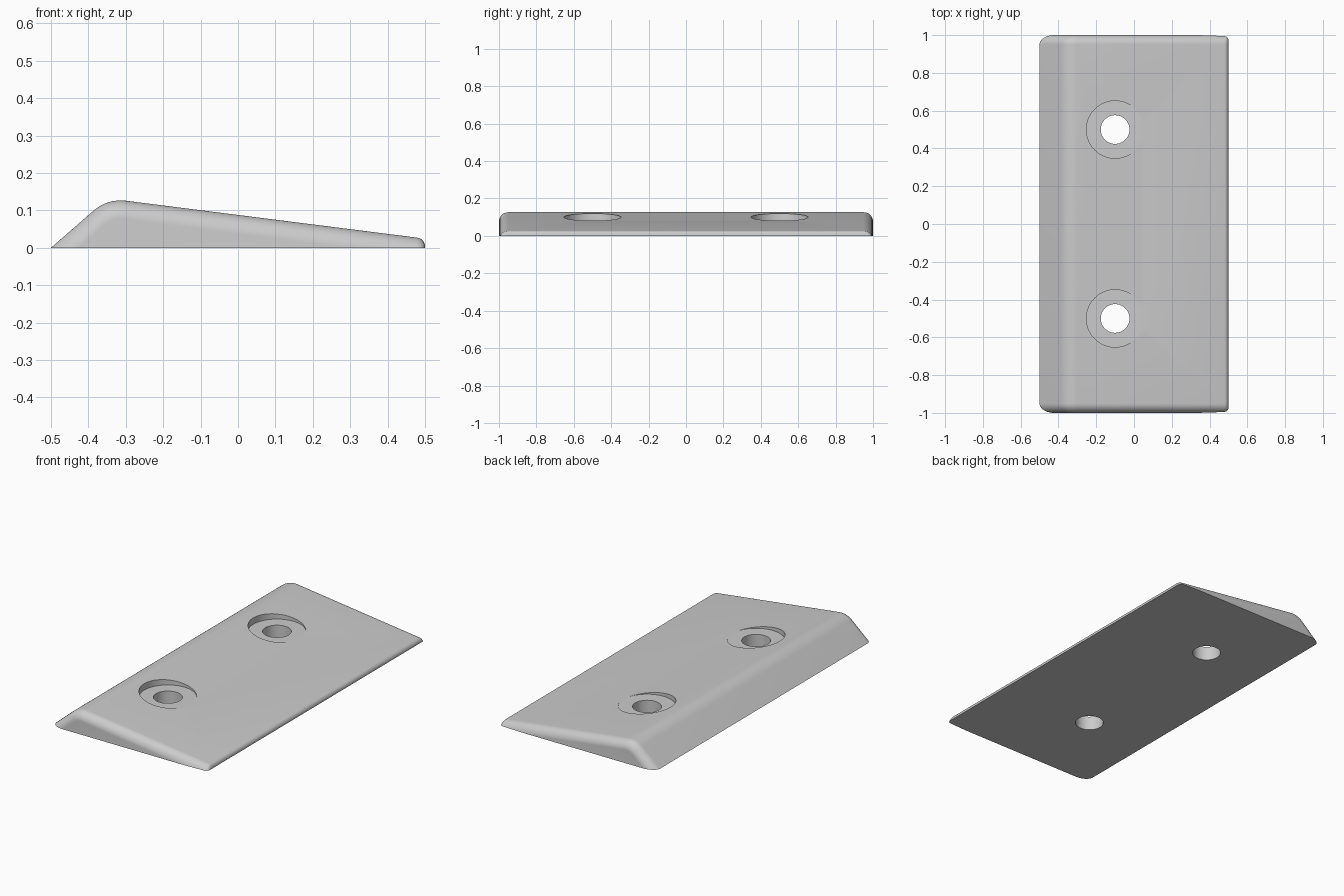
import bpy, bmesh, math
from mathutils import Vector

cube = bpy.data.objects.get("Cube")
if cube:
    bpy.data.objects.remove(cube, do_unlink=True)

STEEP, SLOPE, TOP = 0.87, 0.1266, 0.0877   # ramp lines of the wedge profile
EDGE, NOSE, RIDGE = 0.05, 0.022, 0.11      # fillet radii
BELOW = -0.15                              # profile is extended, then cut at z = 0

grey = bpy.data.materials.new("plain grey")
grey.use_nodes = True
colour = (0.6, 0.6, 0.6, 1)
grey.diffuse_color = colour
grey.node_tree.nodes["Principled BSDF"].inputs["Base Color"].default_value = colour


def fillet(before, corner, after, radius, steps):
    """Points of a tangent arc that replaces a convex corner."""
    a, b = (before - corner).normalized(), (after - corner).normalized()
    half = a.angle(b) / 2
    centre = corner + (a + b).normalized() * radius / math.sin(half)
    reach = radius / math.tan(half)
    start = (corner + a * reach - centre).normalized()
    end = (corner + b * reach - centre).normalized()
    return [centre + start.slerp(end, i / steps) * radius for i in range(steps + 1)]


def inset(radius, depth):
    """How far a rounded edge pulls in at a given depth from the end."""
    rest = max(radius - depth, 0)
    return radius - math.sqrt(radius ** 2 - rest ** 2)


def section(y, depth):
    """Wedge cross-section, pulled in near the ends."""
    h, k = inset(EDGE, depth), inset(NOSE, depth)
    left = 0.5 * STEEP - h * math.hypot(1, STEEP)
    top = TOP - h * math.hypot(1, SLOPE)
    rx = (top - left) / (STEEP + SLOPE)
    nx = 0.5 - k
    foot = Vector(((BELOW - left) / STEEP, y, BELOW))
    ridge = Vector((rx, y, top - SLOPE * rx))
    nose = Vector((nx, y, top - SLOPE * nx))
    heel = Vector((nx, y, BELOW))
    return ([foot] + fillet(foot, ridge, nose, RIDGE - h, 12)
            + fillet(ridge, nose, heel, NOSE - k + 0.002, 8) + [heel])


# Wedge body: loft the sections along y, then cut flat underneath
depths = [EDGE * (1 - math.cos(math.pi / 2 * i / 12)) for i in range(13)]
stations = [(d - 1, d) for d in depths] + [(1 - d, d) for d in reversed(depths)]
bm = bmesh.new()
rings = [[bm.verts.new(p) for p in section(y, d)] for y, d in stations]
for r0, r1 in zip(rings, rings[1:]):
    for i in range(len(r0)):
        j = (i + 1) % len(r0)
        bm.faces.new((r0[i], r0[j], r1[j], r1[i]))
bm.faces.new(rings[0])
bm.faces.new(rings[-1])
bmesh.ops.bisect_plane(bm, geom=bm.verts[:] + bm.edges[:] + bm.faces[:],
                       plane_co=(0, 0, 0), plane_no=(0, 0, -1), clear_outer=True)
bmesh.ops.remove_doubles(bm, verts=bm.verts, dist=1e-5)
bmesh.ops.holes_fill(bm, edges=[e for e in bm.edges if e.is_boundary], sides=0)
bmesh.ops.recalc_face_normals(bm, faces=bm.faces)
mesh = bpy.data.meshes.new("wedge_plate")
bm.to_mesh(mesh)
bm.free()
plate = bpy.data.objects.new("wedge_plate", mesh)
bpy.context.collection.objects.link(plate)
mesh.materials.append(grey)


# Screw holes with flat-floored recesses
def drill(name, y, radius, floor):
    bpy.ops.mesh.primitive_cylinder_add(vertices=64, radius=radius, depth=0.5,
                                        location=(-0.1, y, floor + 0.25))
    cutter = bpy.context.object
    cutter.name = name
    cutter.hide_render = True
    cutter.data.materials.append(grey)
    mod = plate.modifiers.new(name, "BOOLEAN")
    mod.operation, mod.solver, mod.object = "DIFFERENCE", "EXACT", cutter
    bpy.context.view_layer.objects.active = plate
    bpy.ops.object.modifier_apply(modifier=name)
    bpy.data.objects.remove(cutter, do_unlink=True)


for y in (-0.5, 0.5):
    drill("recess_cutter", y, 0.152, 0.082)
    drill("hole_cutter", y, 0.076, -0.2)

bpy.ops.object.select_all(action="DESELECT")
plate.select_set(True)
bpy.context.view_layer.objects.active = plate
bpy.ops.object.shade_smooth_by_angle(angle=math.radians(30))
